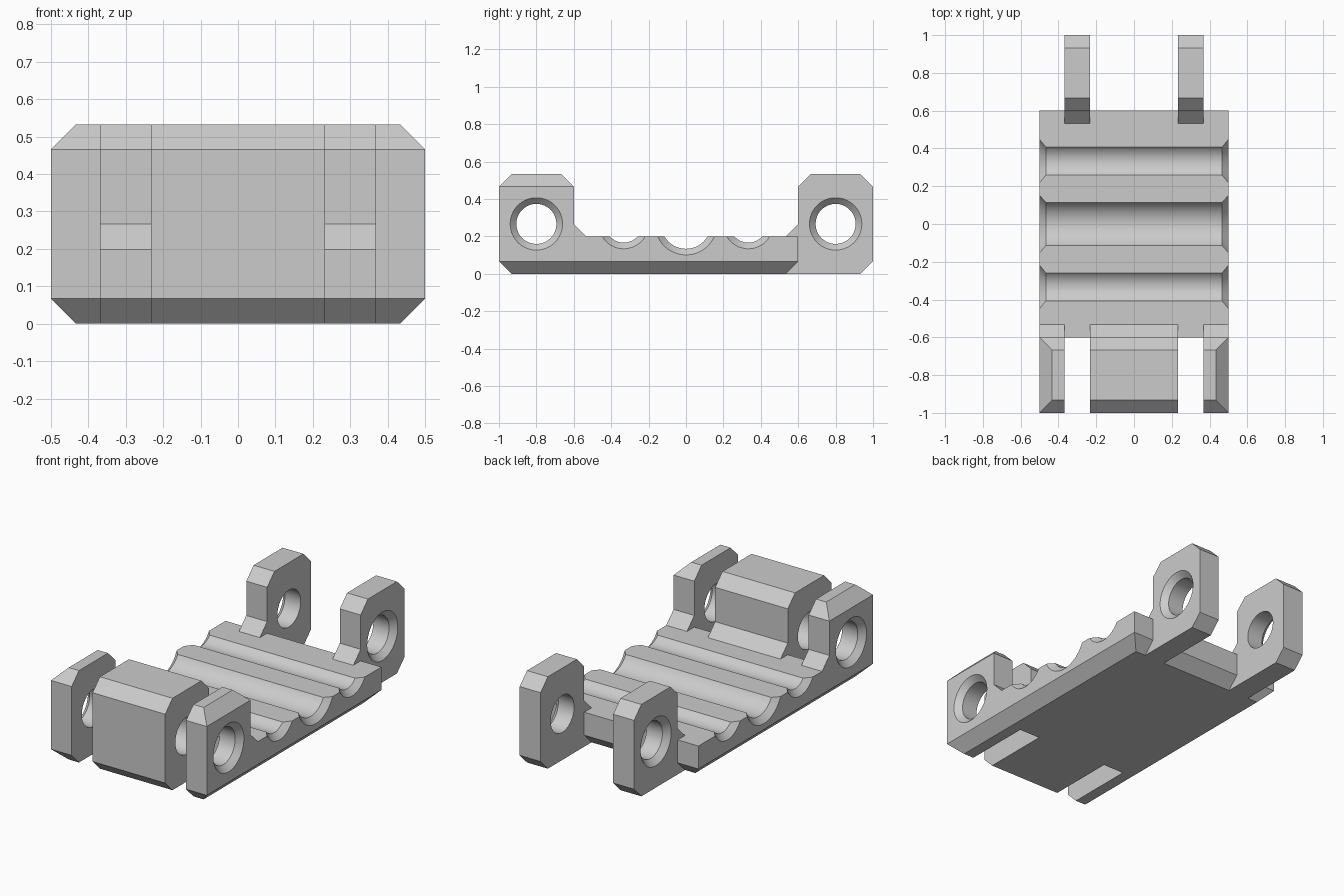
import bpy, bmesh, math

if "Cube" in bpy.data.objects:
    bpy.data.objects.remove(bpy.data.objects["Cube"])

C = 0.067  # chamfer size used throughout

grey = bpy.data.materials.new("light grey")
grey.diffuse_color = (0.6, 0.6, 0.6, 1)
grey.use_nodes = True
grey.node_tree.nodes["Principled BSDF"].inputs["Base Color"].default_value = grey.diffuse_color


def skin(name, rings):
    """Closed solid through matching rings of points."""
    bm = bmesh.new()
    loops = [[bm.verts.new(p) for p in ring] for ring in rings]
    n = len(loops[0])
    for a, b in zip(loops, loops[1:]):
        for i in range(n):
            j = (i + 1) % n
            bm.faces.new((a[i], a[j], b[j], b[i]))
    bm.faces.new(loops[0][::-1])
    bm.faces.new(loops[-1])
    bmesh.ops.recalc_face_normals(bm, faces=bm.faces)
    me = bpy.data.meshes.new(name)
    bm.to_mesh(me)
    bm.free()
    ob = bpy.data.objects.new(name, me)
    me.materials.append(grey)
    bpy.context.collection.objects.link(ob)
    return ob


def stack(name, layers):
    """Rectangles (z, half width, y0, y1) joined upwards."""
    return skin(name, [[(-w, a, z), (w, a, z), (w, b, z), (-w, b, z)]
                       for z, w, a, b in layers])


def prism(name, x0, x1, profile):
    return skin(name, [[(x, y, z) for y, z in profile] for x in (x0, x1)])


def bore(name, y, r, half, z=0.267, n=64):
    """Round cutter along x, flared by 0.033 at x = +-half."""
    rings = [(-half - 0.01, r + 0.043), (-half + 0.033, r),
             (half - 0.033, r), (half + 0.01, r + 0.043)]
    return skin(name, [[(x, y + q * math.cos(2 * math.pi * (i + 0.5) / n),
                         z + q * math.sin(2 * math.pi * (i + 0.5) / n))
                        for i in range(n)] for x, q in rings])


def combine(ob, tool, op):
    mod = ob.modifiers.new("combine", 'BOOLEAN')
    mod.operation, mod.solver, mod.object = op, 'EXACT', tool
    bpy.context.view_layer.objects.active = ob
    bpy.ops.object.modifier_apply(modifier=mod.name)
    bpy.data.objects.remove(tool)


# Base plate with chamfered underside
link = stack("chain_link", [(0, 0.5 - C, -1 + C, 0.6 - C),
                            (C, 0.5, -1, 0.6), (0.2, 0.5, -1, 0.6)])

# Raised front knuckle and the fillet behind it
combine(link, stack("front_knuckle", [(0.15, 0.5, -1, -0.6), (0.533 - C, 0.5, -1, -0.6),
                                      (0.533, 0.5 - C, -1 + C, -0.6 - C)]), 'UNION')
combine(link, prism("knuckle_fillet", -0.5, 0.5,
                    [(-0.65, 0.15), (-0.533, 0.15), (-0.533, 0.2),
                     (-0.6, 0.267), (-0.65, 0.267)]), 'UNION')

# Slots that split the knuckle in three
for s in (-1, 1):
    combine(link, prism("slot", s * 0.233, s * 0.367,
                        [(-1.1, -0.1), (-0.433, -0.1), (-0.6, 0.067), (-0.6, 0.2),
                         (-0.5, 0.2), (-0.5, 0.7), (-1.1, 0.7)]), 'DIFFERENCE')

# Rear arms
for s in (-1, 1):
    combine(link, prism("rear_arm", s * 0.233, s * 0.367,
                        [(0.5, 0), (1 - C, 0), (1, C), (1, 0.533 - C), (1 - C, 0.533),
                         (0.6 + C, 0.533), (0.6, 0.533 - C), (0.6, 0.267),
                         (0.533, 0.2), (0.5, 0.2)]), 'UNION')

# Pin holes and the three deck grooves
for name, y, r, half in (("front_hole", -0.8, 0.107, 0.5), ("rear_hole", 0.8, 0.107, 0.367),
                         ("middle_groove", 0, 0.133, 0.5),
                         ("front_groove", -0.333, 0.1, 0.5), ("rear_groove", 0.333, 0.1, 0.5)):
    combine(link, bore(name, y, r, half), 'DIFFERENCE')

link.select_set(True)
bpy.context.view_layer.objects.active = link
bpy.ops.object.shade_smooth_by_angle(angle=math.radians(30))
